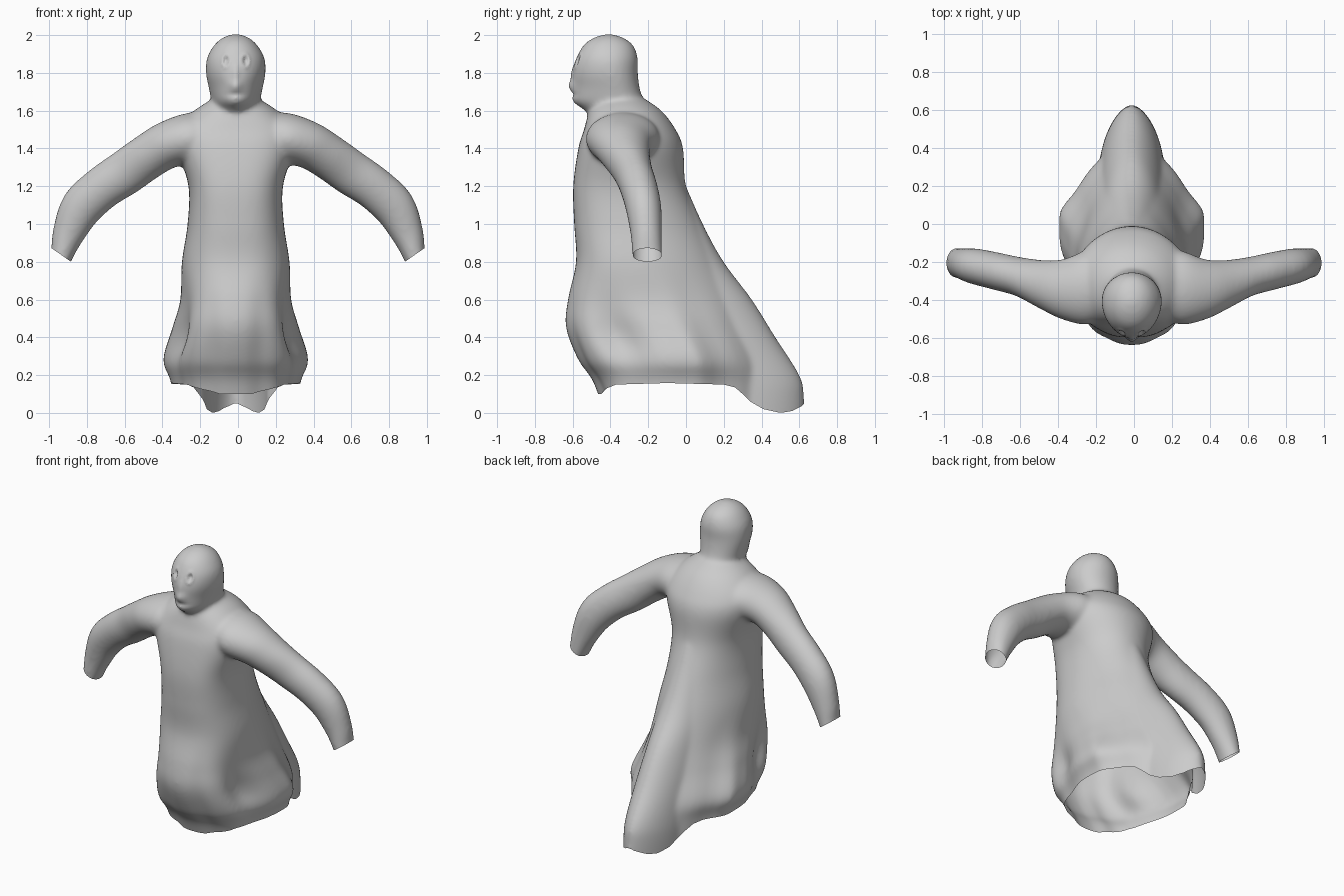
import bpy, bmesh, math
from mathutils import Vector

if "Cube" in bpy.data.objects:
    bpy.data.objects.remove(bpy.data.objects["Cube"])

N = 64          # points around each loft ring
CX = -0.012     # centre of head and robe


def curve(rows, steps=6):
    """Catmull-Rom rows through the given stations."""
    out = []
    for i in range(len(rows) - 1):
        a, b, c, d = (rows[max(0, min(len(rows) - 1, i + k))] for k in (-1, 0, 1, 2))
        for s in range(steps):
            t = s / steps
            out.append([0.5 * (2*q + (r-p)*t + (2*p-5*q+4*r-w)*t*t + (3*q-p-3*r+w)*t**3)
                        for p, q, r, w in zip(a, b, c, d)])
    return out + [list(rows[-1])]


def lerp_table(pts, x):
    for (x0, v0), (x1, v1) in zip(pts, pts[1:]):
        if x <= x1:
            k = max(0, (x - x0) / (x1 - x0))
            return v0 + (v1 - v0) * k
    return pts[-1][1]


def bump(d, r):
    return math.exp(-(d / r) ** 2)


def loft(bm, rings):
    loops = [[bm.verts.new(p) for p in ring] for ring in rings]
    for a, b in zip(loops, loops[1:]):
        for i in range(N):
            j = (i + 1) % N
            bm.faces.new((a[i], a[j], b[j], b[i]))
    bm.faces.new(loops[0][::-1])
    bm.faces.new(loops[-1])


def spow(v, e):
    return math.copysign(abs(v) ** e, v)


def section(z, w, yf, yc, yb, pf, pb, folds=False):
    """Egg-shaped ring with separate front and back fullness."""
    ring = []
    fade = max(0, min(1, (0.75 - z) / 0.4)) if folds else 0
    pinch = 0.06 + 0.18 * bump(z - 0.44, 0.16)
    for i in range(N):
        t = 2 * math.pi * i / N
        c, s = math.cos(t), math.sin(t)
        p, depth = (pf, yc - yf) if c > 0 else (pb, yb - yc)
        x, y = w * spow(s, 2 / p), yc - depth * spow(c, 2 / p)
        a = abs(t if t <= math.pi else 2 * math.pi - t)
        k = 1 - fade * pinch * bump(a - 1.08, 0.24)
        if a > 1.4:
            k += fade * 0.03 * math.sin(11 * a) * bump(a - 2.0, 0.5)
        x *= k
        if c > 0:
            y += fade * 0.02 * bump(abs(x) - 0.13, 0.05)
        ring.append((CX + x, y, z))
    return ring


bm = bmesh.new()

# Robe: z, half width, front y, widest y, back y, front and back fullness
robe = [
    (1.67, .11, -.46, -.33, -.23, 2, 2), (1.60, .22, -.51, -.32, -.13, 2.2, 2),
    (1.50, .31, -.54, -.32, -.055, 2.6, 2), (1.40, .31, -.57, -.30, -.015, 2.8, 2),
    (1.20, .25, -.597, -.30, .00, 2.8, 2), (1.00, .255, -.592, -.28, .08, 2.6, 1.8),
    (.80, .285, -.582, -.25, .18, 2.5, 1.7), (.60, .295, -.625, -.17, .29, 2.5, 1.6),
    (.45, .34, -.635, -.08, .37, 2.4, 1.4), (.28, .39, -.57, .01, .45, 2.4, 1.3),
    (.15, .345, -.485, .01, .49, 2.5, 1.3), (-.12, .32, -.40, .01, .49, 2.5, 1.3)]
loft(bm, [section(*r, folds=True) for r in reversed(curve(robe))])

# Trailing train at the back of the robe
train = [
    (1.25, .12, -.35, -.25, -.02, 2, 2), (1.00, .15, -.30, -.15, .09, 2, 2),
    (.80, .165, -.2, -.05, .20, 2, 1.9), (.60, .17, -.1, .05, .35, 2, 1.8),
    (.40, .175, .0, .15, .475, 2, 1.8), (.20, .175, .05, .25, .602, 2, 1.7),
    (.08, .17, .1, .30, .627, 2, 1.7), (-.12, .165, .1, .30, .625, 2, 1.7)]
loft(bm, [section(*r) for r in reversed(curve(train))])

# Head and neck
head = [
    (1.45, .12, -.48, -.35, -.20, 2, 2), (1.56, .112, -.50, -.35, -.20, 2, 2),
    (1.61, .113, -.55, -.36, -.205, 1.8, 2), (1.65, .128, -.603, -.37, -.225, 1.7, 2),
    (1.72, .143, -.600, -.38, -.245, 1.8, 2), (1.80, .158, -.602, -.40, -.255, 1.9, 2),
    (1.88, .152, -.58, -.41, -.255, 2, 2), (1.95, .112, -.54, -.41, -.282, 2, 2),
    (1.99, .063, -.48, -.41, -.34, 2, 2), (2.006, .015, -.42, -.41, -.40, 2, 2)]
loft(bm, [section(*r) for r in curve(head)])

# Sleeves: x, y, z, half depth, half thickness
arm = [
    (.10, -.32, 1.475, .15, .11), (.24, -.335, 1.455, .195, .135), (.37, -.345, 1.42, .16, .125),
    (.48, -.32, 1.355, .13, .12), (.60, -.28, 1.27, .105, .12), (.72, -.25, 1.19, .10, .115),
    (.83, -.225, 1.085, .095, .112), (.90, -.21, .94, .083, .085), (.935, -.205, .83, .08, .06),
    (.97, -.20, .75, .08, .058)]
st = curve(arm, 4)
for side in (1, -1):
    rings = []
    for i, (x, y, z, ry, rn) in enumerate(st):
        a, b = st[max(0, i - 1)], st[min(len(st) - 1, i + 1)]
        d = Vector((b[0] - a[0], 0, b[2] - a[2])).normalized()
        n = Vector((-d.z, 0, d.x))
        ring = []
        for k in range(N):
            t = 2 * math.pi * k / N
            p = Vector((x, y, z)) + n * rn * math.cos(t) + Vector((0, ry * math.sin(t), 0))
            ring.append((p.x * side, p.y, p.z))
        rings.append(ring)
    loft(bm, rings)
bmesh.ops.recalc_face_normals(bm, faces=bm.faces)

# Fuse the parts into one soft skin
mesh = bpy.data.meshes.new("robed_figure")
bm.to_mesh(mesh)
bm.free()
obj = bpy.data.objects.new("robed_figure", mesh)
bpy.context.collection.objects.link(obj)
rm = obj.modifiers.new("fuse", 'REMESH')
rm.mode = 'VOXEL'
rm.voxel_size = 0.011
sm = obj.modifiers.new("soften", 'SMOOTH')
sm.factor = 0.5
sm.iterations = 24
deps = bpy.context.evaluated_depsgraph_get()
fused = bpy.data.meshes.new_from_object(obj.evaluated_get(deps))
obj.modifiers.clear()
obj.data = fused

bm = bmesh.new()
bm.from_mesh(fused)

# Face: eye hollows, nose, mouth crease
for v in bm.verts:
    if v.co.z > 1.58 and v.co.y < -.45:
        x, z = v.co.x - CX, v.co.z
        r = math.hypot((abs(x) - .052) / .015, (z - 1.865) / .026)
        dy = .018 * bump(r, .75) - .005 * bump(r - 1.3, .4)
        dy -= .020 * bump(math.hypot(x / .034, (z - 1.73) / .03), 1)
        dy -= .009 * bump(math.hypot(x / .018, (z - 1.79) / .05), 1)
        dy += .007 * bump(math.hypot(x / .045, (z - 1.685) / .012), 1)
        v.co.y += dy

# Open sleeve ends
for side in (1, -1):
    faces = [f for f in bm.faces if f.calc_center_median().x * side > .7]
    geom = list({e for f in faces for e in f.edges} | {v for f in faces for v in f.verts}) + faces
    bmesh.ops.bisect_plane(bm, geom=geom, plane_co=(.934 * side, 0, .835),
                           plane_no=(.57 * side, 0, -.82), clear_outer=True)

# Open hem: flatten the hem line to z = 0, cut there, then restore it
hem_line = [(-.7, .10), (-.45, .10), (-.42, .13), (-.37, .15), (-.1, .158), (.2, .15),
            (.26, .135), (.30, .10), (.34, .06), (.41, .02), (.5, 0), (.56, .01), (.64, .05)]


def hem(co):
    h = lerp_table(hem_line, co.y)
    if co.y > .45:
        h = max(h, .05 * bump(co.x - CX, .06))
    return h


for v in bm.verts:
    v.co.z -= hem(v.co)
bmesh.ops.bisect_plane(bm, geom=bm.verts[:] + bm.edges[:] + bm.faces[:], plane_co=(0, 0, 0),
                       plane_no=(0, 0, -1), clear_outer=True)
for v in bm.verts:
    v.co.z += hem(v.co)

for f in bm.faces:
    f.smooth = True
bm.to_mesh(fused)
bm.free()
